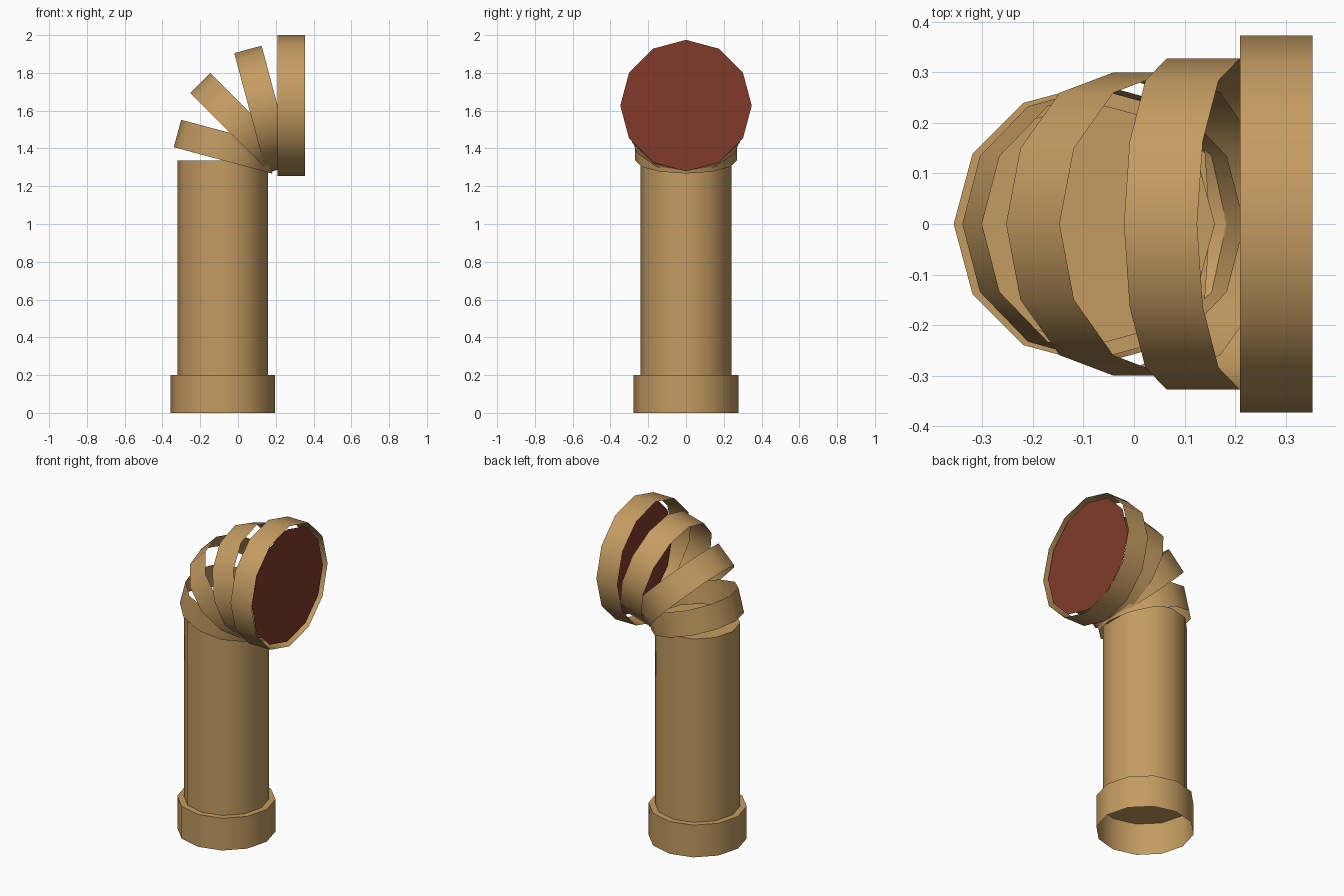
import bpy, bmesh
from math import radians, sin, cos
from mathutils import Matrix, Vector

if "Cube" in bpy.data.objects:
    bpy.data.objects.remove(bpy.data.objects["Cube"])

SIDES = 12


def material(name, rgb):
    m = bpy.data.materials.new(name)
    m.diffuse_color = (*rgb, 1)
    m.use_nodes = True
    m.node_tree.nodes["Principled BSDF"].inputs["Base Color"].default_value = m.diffuse_color
    return m


TAN = material("tan_paint", (0.55, 0.33, 0.12))
RED = material("red_paint", (0.22, 0.042, 0.024))


def finish(name, bm, start, tilt, mat):
    bm.transform(Matrix.Translation(start) @ Matrix.Rotation(radians(tilt), 4, 'Y'))
    mesh = bpy.data.meshes.new(name)
    bm.to_mesh(mesh)
    bm.free()
    mesh.materials.append(mat)
    ob = bpy.data.objects.new(name, mesh)
    bpy.context.collection.objects.link(ob)
    bpy.ops.object.select_all(action='DESELECT')
    ob.select_set(True)
    bpy.context.view_layer.objects.active = ob
    bpy.ops.object.shade_smooth_by_angle(angle=radians(40))
    return ob


def tube(name, start, radius, length, tilt=0, top_cap=False):
    """Thin-walled tube growing from start along an axis tilted towards +x."""
    bm = bmesh.new()
    bmesh.ops.create_cone(bm, cap_ends=top_cap, segments=SIDES, radius1=radius,
                          radius2=radius, depth=length,
                          matrix=Matrix.Translation((0, 0, length / 2)))
    if top_cap:
        bottom = [f for f in bm.faces if f.normal.z < -0.9]
        bmesh.ops.delete(bm, geom=bottom, context='FACES_ONLY')
    return finish(name, bm, start, tilt, TAN)


# Foot collar and upright pipe, both closed on top
tube("foot_collar", Vector((-0.08, 0, 0)), 0.277, 0.2, top_cap=True)
tube("upright_pipe", Vector((-0.08, 0, 0.2)), 0.24, 1.137, top_cap=True)

# Elbow: widening open rings, each starting where the last one's axis ends
pos = Vector((-0.08, 0, 1.337))
step = 0.15
for i, (radius, tilt) in enumerate([(0.269, 15), (0.30, 45), (0.328, 75)], 1):
    tube(f"elbow_ring_{i}", pos, radius, step, tilt)
    pos = pos + step * Vector((sin(radians(tilt)), 0, cos(radians(tilt))))

# Mouth ring and the red disc set just inside it
tube("mouth_ring", pos, 0.373, 0.144, 90)
bm = bmesh.new()
bmesh.ops.create_circle(bm, cap_ends=True, segments=SIDES, radius=0.348)
finish("mouth_disc", bm, pos + Vector((0.128, 0, 0)), 90, RED)
